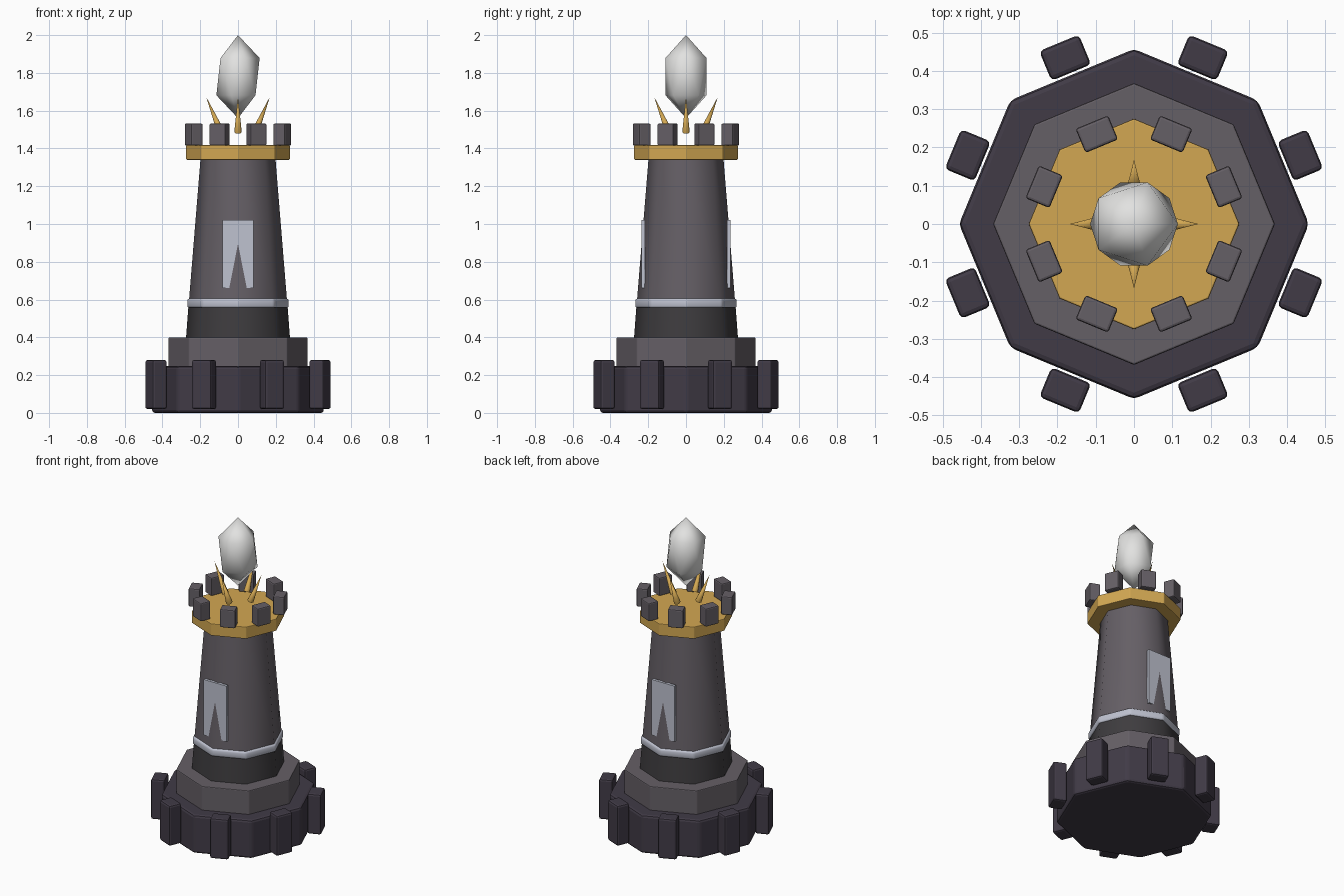
import bpy
from math import radians, sin, cos, atan2, hypot

cube = bpy.data.objects.get("Cube")
if cube:
    bpy.data.objects.remove(cube, do_unlink=True)


def material(name, rgb):
    m = bpy.data.materials.new(name)
    m.use_nodes = True
    m.diffuse_color = (*rgb, 1)
    m.node_tree.nodes["Principled BSDF"].inputs["Base Color"].default_value = (*rgb, 1)
    return m


DARK = material("dark stone", (0.052, 0.043, 0.062))
CHARCOAL = material("charcoal stone", (0.048, 0.045, 0.049))
STONE = material("grey stone", (0.13, 0.115, 0.132))
GOLD = material("gold", (0.65, 0.39, 0.085))
SILVER = material("pale silver", (0.52, 0.54, 0.63))
CRYSTAL = material("white crystal", (0.76, 0.76, 0.75))


def finish(name, mat, bevel=0, smooth=None):
    ob = bpy.context.object
    ob.name = name
    ob.data.materials.append(mat)
    if smooth:
        bpy.ops.object.shade_smooth_by_angle(angle=radians(smooth))
    if bevel:
        mod = ob.modifiers.new("bevel", 'BEVEL')
        mod.width = bevel
        mod.segments = 2
        mod.limit_method = 'ANGLE'
    return ob


def octagon(name, mat, z0, z1, r0, r1, bevel=0, smooth=None):
    bpy.ops.mesh.primitive_cone_add(vertices=8, radius1=r0, radius2=r1,
                                    depth=z1 - z0, location=(0, 0, (z0 + z1) / 2))
    return finish(name, mat, bevel, smooth)


def block(name, mat, loc, size, turn=0, bevel=0):
    bpy.ops.mesh.primitive_cube_add(size=1, location=loc, rotation=(0, 0, turn))
    bpy.context.object.scale = size
    bpy.ops.object.transform_apply(location=False, rotation=False, scale=True)
    return finish(name, mat, bevel)


def block_ring(name, mat, radius, z0, z1, deep, wide, bevel):
    for i in range(8):
        a = radians(22.5 + 45 * i)
        block(f"{name}_{i + 1}", mat, (radius * cos(a), radius * sin(a), (z0 + z1) / 2),
              (deep, wide, z1 - z0), a, bevel)


# Stepped base with buttresses
octagon("base", DARK, 0, 0.247, 0.457, 0.457, 0.015)
block_ring("buttress", DARK, 0.47, 0.02, 0.28, 0.084, 0.112, 0.012)
octagon("base_step", STONE, 0.24, 0.4, 0.368, 0.368, 0.005)

# Tapered tower: side edges smooth, caps sharp
octagon("tower_foot", CHARCOAL, 0.4, 0.57, 0.275, 0.262, smooth=50)
octagon("tower", STONE, 0.57, 1.35, 0.2615, 0.198, smooth=50)
octagon("tower_band", SILVER, 0.555, 0.605, 0.271, 0.271, 0.012, smooth=50)

# Flat panels, pierced by the tower's front and back edges
for side, sign in (("front", -1), ("back", 1)):
    block(side + "_panel", SILVER, (0, sign * 0.226, 0.84), (0.163, 0.018, 0.36))

# Gold crown platform and battlements
octagon("platform", GOLD, 1.34, 1.417, 0.275, 0.275, 0.004)
block_ring("merlon", STONE, 0.254, 1.415, 1.532, 0.068, 0.092, 0.007)

# Gold prongs leaning outwards around the crystal
r0, z0, r1, z1 = 0.09, 1.486, 0.168, 1.672
for i in range(4):
    a = radians(90 * i)
    rm = (r0 + r1) / 2
    bpy.ops.mesh.primitive_cone_add(vertices=8, radius1=0.02, radius2=0,
                                    depth=hypot(r1 - r0, z1 - z0),
                                    location=(rm * cos(a), rm * sin(a), (z0 + z1) / 2),
                                    rotation=(0, atan2(r1 - r0, z1 - z0), a))
    finish(f"prong_{i + 1}", GOLD, smooth=50)

# Stretched crystal
bpy.ops.mesh.primitive_ico_sphere_add(subdivisions=1, radius=1, location=(0, 0, 1.78))
bpy.context.object.scale = (0.128, 0.128, 0.22)
bpy.ops.object.transform_apply(location=False, rotation=False, scale=True)
finish("crystal", CRYSTAL, smooth=90)
